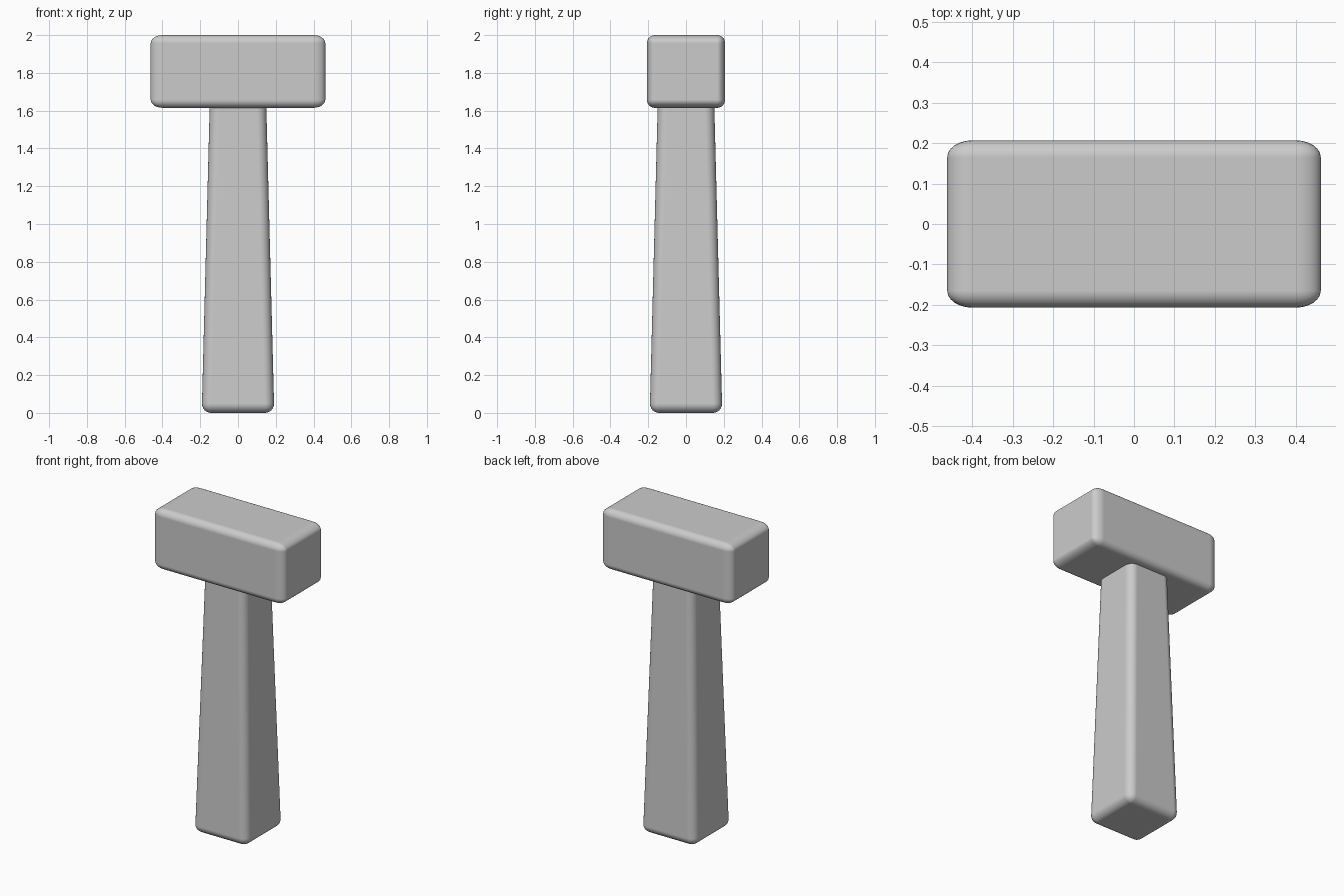
import bpy, bmesh

if "Cube" in bpy.data.objects:
    bpy.data.objects.remove(bpy.data.objects["Cube"])


def rounded_block(name, z0, z1, bottom, top, bevel, stretch_x=1.0):
    """Tapered box with rounded edges; bottom/top are (half x, half y)."""
    bm = bmesh.new()
    bmesh.ops.create_cube(bm, size=2)
    for v in bm.verts:
        hx, hy = top if v.co.z > 0 else bottom
        v.co = (v.co.x * hx / stretch_x, v.co.y * hy, z1 if v.co.z > 0 else z0)
    mesh = bpy.data.meshes.new(name)
    bm.to_mesh(mesh)
    bm.free()
    mesh.shade_smooth()
    obj = bpy.data.objects.new(name, mesh)
    bpy.context.collection.objects.link(obj)
    # stretching after the bevel makes the end roundings longer along x
    obj.scale.x = stretch_x
    mod = obj.modifiers.new("rounding", 'BEVEL')
    mod.width = bevel
    mod.segments = 6
    mod.limit_method = 'NONE'
    mod.harden_normals = True
    return obj


# Tapered square handle, its top sunk into the head
rounded_block("handle", 0.005, 1.70, (0.192, 0.192), (0.148, 0.148), 0.05)

# Block head
rounded_block("head", 1.615, 2.0, (0.462, 0.207), (0.462, 0.207), 0.042, 1.5)

# Rest the handle exactly on the ground
bpy.data.objects["handle"].location.z = -0.005
